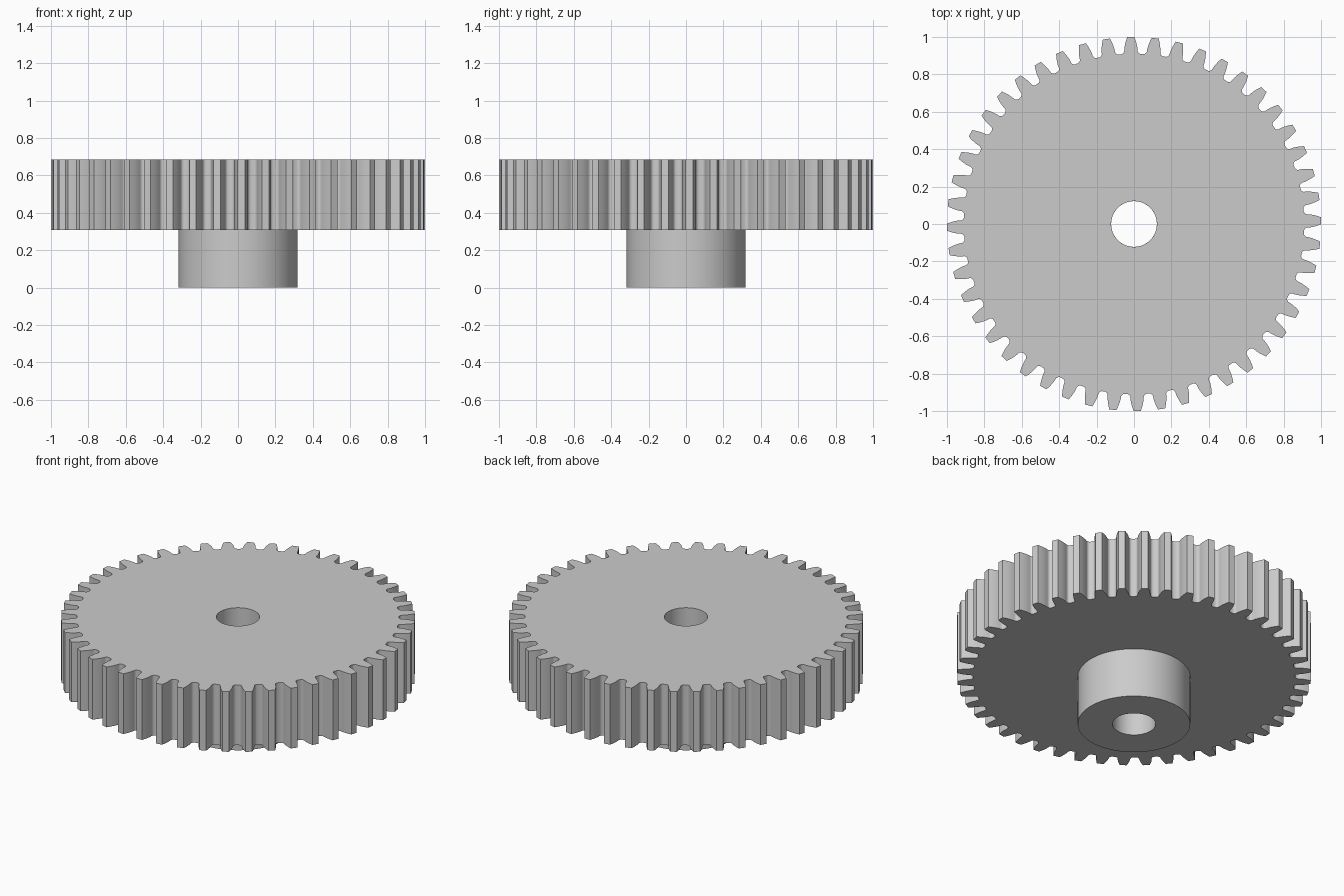
import bpy, bmesh
from math import pi, cos, sin, tan, acos, radians

if "Cube" in bpy.data.objects:
    bpy.data.objects.remove(bpy.data.objects["Cube"], do_unlink=True)

# Main dimensions
TEETH = 48
TIP = 1.0
MODULE = 2 * TIP / (TEETH + 2)
PITCH = MODULE * TEETH / 2
ROOT = PITCH - 1.25 * MODULE
PRESSURE = radians(14.5)
BASE = PITCH * cos(PRESSURE)
PHASE = radians(1.0)
BORE, HUB = 0.122, 0.318
HUB_TOP, TOP = 0.308, 0.684

steel = bpy.data.materials.new("plain grey steel")
steel.use_nodes = True
GREY = (0.6, 0.6, 0.6, 1)
steel.diffuse_color = GREY
steel.node_tree.nodes["Principled BSDF"].inputs["Base Color"].default_value = GREY


def involute(a):
    return tan(a) - a


def half_angle(r):
    """Half the angular width of a tooth at radius r."""
    return pi / (2 * TEETH) + involute(PRESSURE) - involute(acos(min(1, BASE / r)))


def flank():
    """One tooth flank from root to tip as (angle from tooth centre, radius)."""
    pts = []
    fillet, steps = 0.018 / BASE, 5
    for i in range(steps):
        t = i / steps * pi / 2
        pts.append((half_angle(BASE) + fillet * (1 - sin(t)),
                    ROOT + (BASE - ROOT) * (1 - cos(t))))
    for i in range(6):
        r = BASE + (TIP - BASE) * i / 5
        pts.append((half_angle(r), r))
    return pts


def gear_outline():
    side = flank()
    tooth = [(-a, r) for a, r in side] + [(a, r) for a, r in reversed(side)]
    return [(a + PHASE + k * 2 * pi / TEETH, r) for k in range(TEETH) for a, r in tooth]


def ring(angles, radius):
    return [(a, radius) for a in angles]


def loft(name, sections):
    """Skin a list of (polar outline, height) sections into one shell."""
    bm = bmesh.new()
    rows = [[bm.verts.new((r * cos(a), r * sin(a), z)) for a, r in outline]
            for outline, z in sections]
    n = len(rows[0])
    for lower, upper in zip(rows, rows[1:]):
        for i in range(n):
            j = (i + 1) % n
            bm.faces.new((lower[i], lower[j], upper[j], upper[i]))
    mesh = bpy.data.meshes.new(name)
    bm.to_mesh(mesh)
    bm.free()
    mesh.materials.append(steel)
    obj = bpy.data.objects.new(name, mesh)
    bpy.context.collection.objects.link(obj)
    bpy.ops.object.select_all(action='DESELECT')
    obj.select_set(True)
    bpy.context.view_layer.objects.active = obj
    bpy.ops.object.shade_smooth_by_angle(angle=radians(25))
    return obj


# Toothed wheel: underside, teeth, top face, bore wall
outline = gear_outline()
angles = [a for a, r in outline]
loft("gear_wheel", [(ring(angles, HUB - 0.01), HUB_TOP), (outline, HUB_TOP),
                    (outline, TOP), (ring(angles, BORE), TOP),
                    (ring(angles, BORE), HUB_TOP)])

# Hub below the wheel: bore wall, bottom face, outer wall
circle = [2 * pi * i / 96 for i in range(96)]
loft("hub", [(ring(circle, BORE), HUB_TOP), (ring(circle, BORE), 0),
             (ring(circle, HUB), 0), (ring(circle, HUB), HUB_TOP)])
